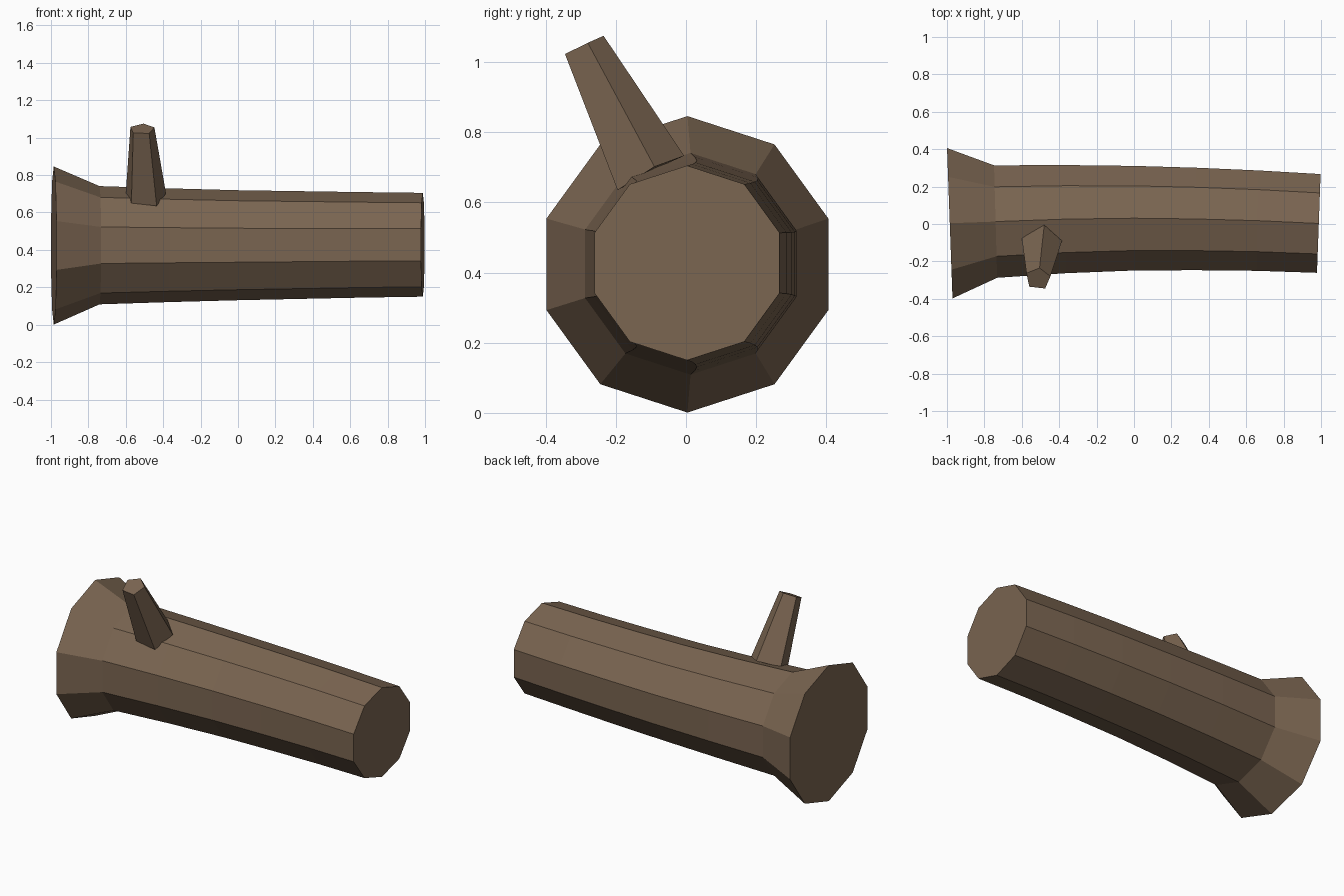
import bpy, bmesh, math
from mathutils import Vector

if "Cube" in bpy.data.objects:
    bpy.data.objects.remove(bpy.data.objects["Cube"])

bark = bpy.data.materials.new("brown_bark")
bark.diffuse_color = (0.195, 0.130, 0.082, 1)
bark.use_nodes = True
bark.node_tree.nodes["Principled BSDF"].inputs["Base Color"].default_value = bark.diffuse_color


def loft(name, rings):
    """Closed flat-shaded solid through equal-sized rings of points."""
    bm = bmesh.new()
    loops = [[bm.verts.new(p) for p in ring] for ring in rings]
    n = len(loops[0])
    for a, b in zip(loops, loops[1:]):
        for i in range(n):
            j = (i + 1) % n
            bm.faces.new((a[i], a[j], b[j], b[i]))
    bm.faces.new(loops[0])
    bm.faces.new(loops[-1])
    bmesh.ops.recalc_face_normals(bm, faces=bm.faces)
    mesh = bpy.data.meshes.new(name)
    bm.to_mesh(mesh)
    bm.free()
    mesh.materials.append(bark)
    obj = bpy.data.objects.new(name, mesh)
    bpy.context.collection.objects.link(obj)
    return obj


# Log: ten-sided rings along a gently bent axis, flared at the left end
# (x, centre y, centre z, radius)
sections = [(-0.985, 0.004, 0.4235, 0.4225), (-0.74, 0.013, 0.425, 0.316),
            (-0.37, 0.026, 0.425, 0.304), (0.0, 0.031, 0.425, 0.294),
            (0.33, 0.027, 0.426, 0.288), (0.66, 0.018, 0.427, 0.282),
            (0.988, 0.003, 0.4275, 0.2775)]


def log_ring(x, cy, cz, r, sides=10):
    tilt = 0.037 * x          # rings stay square to the bent axis
    ring = []
    for k in range(sides):
        a = math.pi / 2 + k * math.tau / sides
        dy = r * math.cos(a)
        ring.append(Vector((x + tilt * dy, cy + dy, cz + r * math.sin(a))))
    return ring


loft("log", [log_ring(*s) for s in sections])

# Branch stub: tapered five-sided peg leaning forward from the top
base = [(-0.57, -0.185, 0.65), (-0.435, -0.195, 0.635), (-0.385, -0.09, 0.702),
        (-0.48, -0.005, 0.733), (-0.60, -0.075, 0.702)]
tip = [(-0.56, -0.335, 1.025), (-0.475, -0.345, 1.023), (-0.447, -0.28, 1.055),
       (-0.505, -0.235, 1.075), (-0.575, -0.263, 1.058)]
loft("branch_stub", [base, tip])
